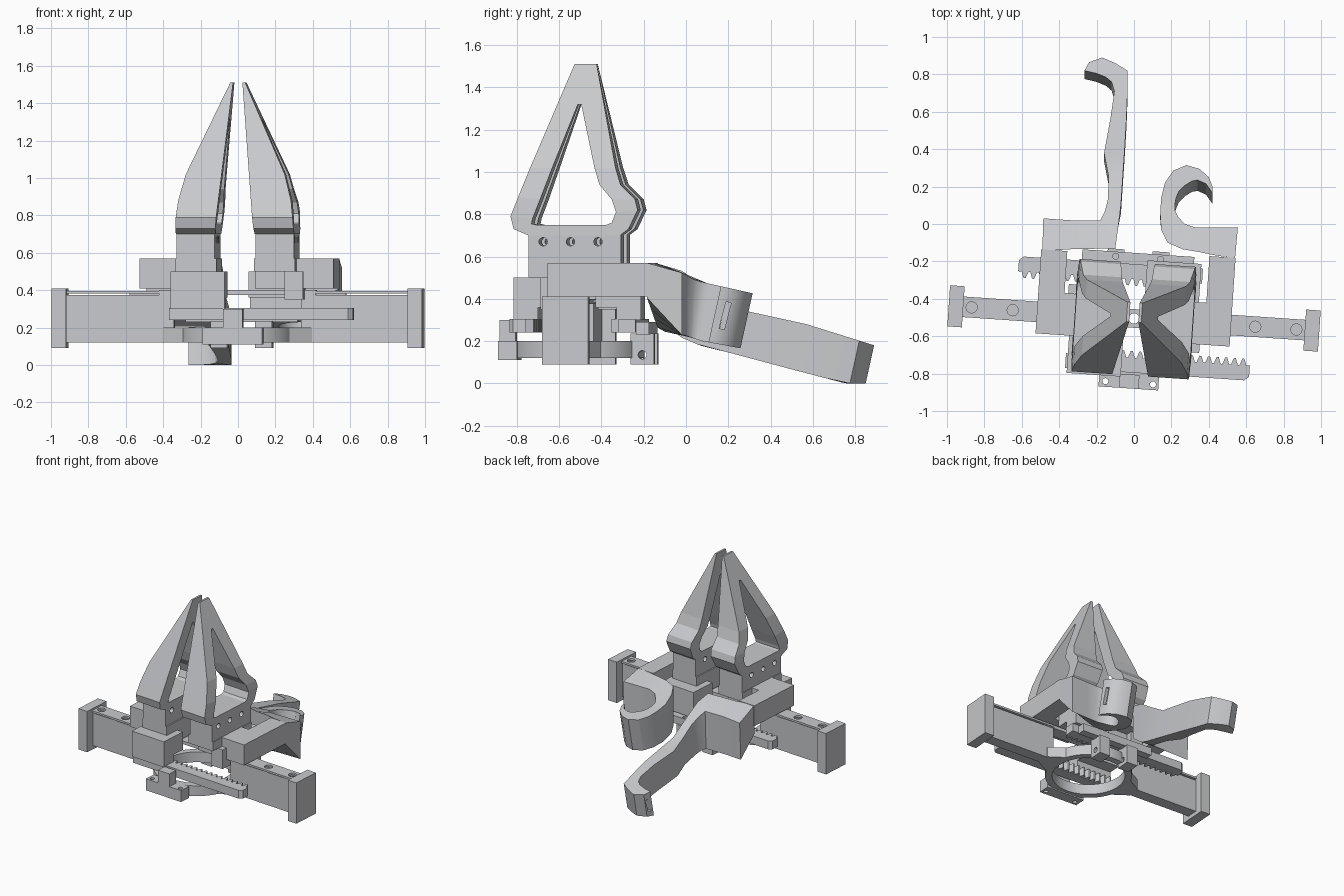
import bpy, bmesh, math
from mathutils import Matrix

cube = bpy.data.objects.get("Cube")
if cube:
    bpy.data.objects.remove(cube, do_unlink=True)

grey = bpy.data.materials.new("light_grey")
grey.use_nodes = True
grey.diffuse_color = (0.58, 0.59, 0.61, 1)
grey.node_tree.nodes["Principled BSDF"].inputs["Base Color"].default_value = grey.diffuse_color

# The mechanism sits slightly turned about the vertical
FRAME = Matrix.Translation((0, -0.505, 0)) @ Matrix.Rotation(math.radians(-3.9), 4, 'Z')


def finish(name, bm, local=True, smooth=False):
    bmesh.ops.recalc_face_normals(bm, faces=bm.faces)
    me = bpy.data.meshes.new(name)
    bm.to_mesh(me)
    bm.free()
    if local:
        me.transform(FRAME)
    me.materials.append(grey)
    ob = bpy.data.objects.new(name, me)
    bpy.context.collection.objects.link(ob)
    if smooth:
        bpy.ops.object.select_all(action='DESELECT')
        ob.select_set(True)
        bpy.context.view_layer.objects.active = ob
        bpy.ops.object.shade_smooth_by_angle(angle=math.radians(30))
    return ob


def box(name, *ranges):
    """Box from x, y and z ranges, with ends in any order."""
    bm = bmesh.new()
    size = [abs(r[1] - r[0]) for r in ranges]
    mid = [(r[0] + r[1]) / 2 for r in ranges]
    bmesh.ops.create_cube(bm, size=1, matrix=Matrix.Translation(mid) @ Matrix.Diagonal((*size, 1)))
    return finish(name, bm)


def slab(name, plan, low, high):
    """Flat outline extruded between two heights."""
    bm = bmesh.new()
    a, b = [[bm.verts.new((x, y, z)) for x, y in plan] for z in (low, high)]
    caps = [bm.faces.new(a), bm.faces.new(b)]
    for i in range(len(a)):
        j = (i + 1) % len(a)
        bm.faces.new((a[i], a[j], b[j], b[i]))
    bmesh.ops.triangulate(bm, faces=caps, ngon_method='EAR_CLIP')
    return finish(name, bm)


def tube(name, rings, closed=True, local=True, smooth=False):
    """Skin four matching edge lines into a bar, closed on itself or capped."""
    bm = bmesh.new()
    rings = [[bm.verts.new(p) for p in r] for r in rings]
    n = len(rings[0])
    for k in range(4):
        a, b = rings[k], rings[(k + 1) % 4]
        for i in range(n if closed else n - 1):
            j = (i + 1) % n
            bm.faces.new((a[i], a[j], b[j], b[i]))
    if not closed:
        for i in (0, -1):
            bm.faces.new([r[i] for r in rings])
    return finish(name, bm, local, smooth)


def interp(table, t):
    for (a, p), (b, q) in zip(table, table[1:]):
        if t <= b:
            return p + (q - p) * max(0, (t - a) / (b - a))
    return table[-1][1]


def cut(ob, cutter):
    cutter.hide_render = True
    mod = ob.modifiers.new("cut", 'BOOLEAN')
    mod.operation = 'DIFFERENCE'
    mod.solver = 'EXACT'
    mod.object = cutter
    bpy.context.view_layer.update()
    ev = ob.evaluated_get(bpy.context.evaluated_depsgraph_get())
    ob.data = bpy.data.meshes.new_from_object(ev)
    ob.modifiers.clear()
    bpy.data.objects.remove(cutter, do_unlink=True)


def drill(ob, centres, radius, depth, axis='Z'):
    bm = bmesh.new()
    turn = Matrix.Rotation(math.pi / 2, 4, 'Y') if axis == 'X' else Matrix()
    for c in centres:
        bmesh.ops.create_cone(bm, cap_ends=True, segments=16, radius1=radius, radius2=radius,
                              depth=depth, matrix=Matrix.Translation(c) @ turn)
    cut(ob, finish("drill_cutter", bm))


def circle(r, z, n=48):
    return [(r * math.cos(2 * math.pi * i / n), r * math.sin(2 * math.pi * i / n), z) for i in range(n)]


# Base ring and the bridge over it
tube("base_ring", (circle(.31, .12), circle(.31, .2), circle(.26, .2), circle(.26, .12)), smooth=True)
bridge = box("top_bridge", (-.42, .42), (-.05, .05), (.375, .4))
drill(bridge, [(0, 0, .39)], .028, .1)

# Front tab with its stop, and the back strip with hanging lugs
tab = box("front_tab", (-.165, .155), (-.375, -.285), (.11, .2))
drill(tab, [(-.13, -.345, .15), (.125, -.345, .15)], .016, .3)
box("front_stop", (-.055, .05), (-.375, -.3), (.11, .3))
strip = box("back_strip", (-.3, .3), (.29, .35), (.23, .29))
drill(strip, [(-.12, .325, .26), (.12, .325, .26)], .016, .2)
for c in (-.12, .12):
    lug = box("back_lug", (c - .045, c + .045), (.255, .365), (.09, .235))
    drill(lug, [(c, .31, .135)], .02, .2, 'X')

# Gripper finger outlines in side profile
OUT = [(-.22, .70), (-.29, .73), (-.305, .79), (-.27, .88), (-.215, 1.02), (-.02, 1.51), (.085, 1.51),
       (.19, 1.02), (.215, .94), (.285, .87), (.298, .82), (.255, .73), (.215, .70)]
INN = [(-.185, .75), (-.205, .755), (-.2, .78), (-.165, .87), (-.11, 1.02), (.002, 1.32), (.018, 1.32),
       (.09, 1.02), (.115, .94), (.175, .87), (.195, .81), (.175, .76), (.15, .75)]
FAR = [(.7, .318), (.85, .31), (1.02, .265), (1.51, .04)]
NEAR = [(.7, .105), (1.51, .025)]

for s, side in ((-1, "right"), (1, "left")):
    def sp(a, b):
        return (s * a, s * b)

    # Rail half, end cap and flared foot
    rail = box(side + "_rail", sp(.34, .93), (-.045, .045), (.12, .375))
    flange = box(side + "_rail_flange", sp(.34, .93), (-.055, .055), (.382, .397))
    box(side + "_rail_neck", sp(.34, .58), (-.035, .035), (.37, .385))
    spots = [(s * .65, 0, .39), (s * .87, 0, .39)]
    drill(rail, spots, .03, .2)
    drill(flange, spots, .03, .2)
    box(side + "_end_cap", sp(.915, .993), (-.11, .11), (.09, .41))
    foot = [(.27, -.13), (.40, -.05), (.40, .05), (.27, .13)]
    slab(side + "_rail_foot", [(s * u, v) for u, v in foot], .12, .2)

    # Sliding carriage, its offset rack holder and the rack
    box(side + "_carriage", sp(.1, .515), (-.115, .11), (.41, .57))
    box(side + "_finger_seat", sp(.1, .32), (-.22, .22), (.5, .57))
    box(side + "_rack_holder", sp(.05, .34), sp(.1, .315), (.36, .5))
    box(side + "_rack_holder_face", sp(.05, .34), sp(.2, .315), (.3, .5))
    box(side + "_rail_cheek", sp(.26, .36), sp(-.16, -.07), (.35, .5))
    rack = [(.35, .29), (.35, .21)]
    for k in range(21):
        u = .34 - k * .046
        rack += [(u, .21), (u - .013, .175), (u - .024, .175), (u - .036, .21)]
    rack += [(-.635, .21), (-.635, .27), (-.61, .29)]
    slab(side + "_rack", [(s * u, s * v) for u, v in rack], .24, .305)

    # Gripper finger base with cross holes, and the open finger frame
    base = box(side + "_finger_base", sp(.11, .315), (-.22, .22), (.56, .71))
    drill(base, [(s * .22, v, .67) for v in (-.15, -.02, .11)], .02, .5, 'X')
    edges = [[(s * interp(t, z), v, z) for v, z in ring]
             for ring, t in ((OUT, NEAR), (OUT, FAR), (INN, FAR), (INN, NEAR))]
    tube(side + "_gripper_finger", edges)

    # Arm running back from the carriage
    box(side + "_back_arm", sp(.38, .52), (-.115, .335 if s < 0 else .36), (.41, .57))


def tilted(name, pairs, top, bottom):
    """Ribbon of paired edge points, dropped along a leaning axis."""
    def high(p):
        return (*p, interp(top, p[1]))

    def low(p):
        x, y = p
        drop = interp(top, y) - interp(bottom, y)
        return (x, y - .22 * drop * min(1, max(0, y * 8)), interp(bottom, y))

    a, b = zip(*pairs)
    edges = [[high(p) for p in a], [high(p) for p in b], [low(p) for p in b], [low(p) for p in a]]
    return tube(name, edges, closed=False, local=False, smooth=True)


def slot(ob, centre, size, turn):
    bm = bmesh.new()
    m = (Matrix.Translation(centre) @ Matrix.Rotation(turn, 4, 'Z')
         @ Matrix.Rotation(-.25, 4, 'X') @ Matrix.Diagonal((*size, 1)))
    bmesh.ops.create_cube(bm, size=1, matrix=m)
    cut(ob, finish("slot_cutter", bm, local=False))


# Curled hook on the left arm
hook_pairs = [((.54, -.185), (.555, -.02)), ((.42, -.165), (.42, -.02)), ((.35, -.15), (.33, -.02)),
              ((.26, -.135), (.27, 0)), ((.18, -.1), (.235, .04)), ((.145, -.03), (.22, .07)),
              ((.14, .05), (.218, .1)), ((.145, .14), (.225, .14)), ((.165, .22), (.24, .175)),
              ((.21, .285), (.27, .205)), ((.28, .315), (.31, .23)), ((.35, .295), (.34, .235)),
              ((.4, .25), (.385, .215)), ((.42, .2), (.42, .165))]
hook = tilted("curled_hook", hook_pairs, [(-.15, .57), (-.05, .54), (.05, .485), (.32, .425)],
              [(-.19, .42), (-.13, .25), (.32, .165)])
slot(hook, (.42, .185, .32), (.05, .025, .13), 0)

# Long finger on the right arm
long_pairs = [((-.49, -.145), (-.485, .03)), ((-.34, -.135), (-.34, .02)), ((-.1, -.13), (-.18, .02)),
              ((-.085, -.02), (-.155, .07)), ((-.07, .1), (-.14, .13)), ((-.06, .25), (-.135, .25)),
              ((-.05, .4), (-.16, .38)), ((-.04, .57), (-.125, .57)), ((-.035, .7), (-.105, .71)),
              ((-.035, .82), (-.12, .76)), ((-.1, .86), (-.15, .785)), ((-.17, .89), (-.2, .805)),
              ((-.24, .865), (-.265, .82))]
finger = tilted("long_finger", long_pairs,
                [(-.15, .57), (-.03, .54), (.05, .48), (.25, .35), (.57, .28), (.89, .18)],
                [(-.17, .42), (-.11, .24), (.8, 0), (.9, 0)])
slot(finger, (-.25, .82, .09), (.05, .02, .1), .5)
